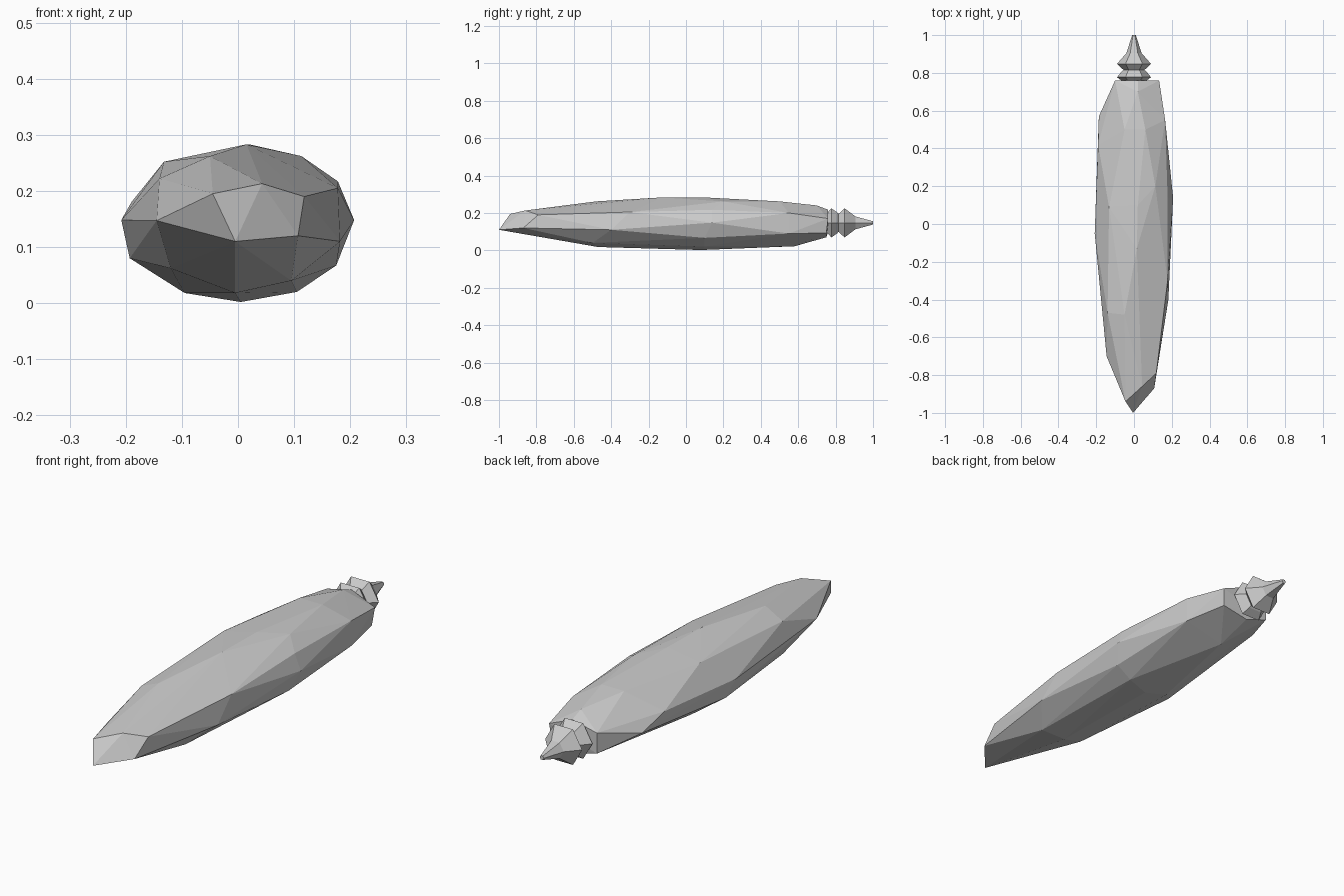
import bpy, bmesh, math


def add_mesh(name, bm):
    bmesh.ops.recalc_face_normals(bm, faces=bm.faces)
    mesh = bpy.data.meshes.new(name)
    bm.to_mesh(mesh)
    bm.free()
    obj = bpy.data.objects.new(name, mesh)
    bpy.context.collection.objects.link(obj)
    return obj


# Faceted body: convex shell around a few key corners
corners = [
    # pointed front
    (-.005, -1, .11), (-.045, -.94, .195), (.043, -.86, .213),
    (.107, -.87, .12), (.118, -.79, .19), (-.145, -.70, .147),
    # front shoulder
    (-.005, -.47, .018), (.095, -.50, .04), (-.12, -.50, .062),
    (.182, -.40, .11), (.178, -.30, .205), (-.14, -.47, .222),
    (-.05, -.48, .262),
    # widest middle
    (.015, -.13, .283), (.02, .10, .283), (-.132, .09, .252),
    (.113, .20, .262), (.207, .14, .148), (.178, .14, .217),
    (-.208, -.05, .148), (-.193, 0, .08), (.175, .10, .067),
    (.105, .10, .02), (.005, .08, .002), (-.095, .10, .018),
    # rear shoulder
    (-.19, .42, .18), (-.186, .57, .14), (.165, .55, .20),
    (.165, .55, .09), (0, .58, .022), (-.05, .50, .262),
    (.06, .50, .262), (.02, .70, .24),
    # blunt rear end
    (-.10, .76, .19), (-.10, .76, .10), (.02, .76, .217),
    (.133, .76, .17), (.125, .75, .093), (.0, .75, .07),
]
bm = bmesh.new()
for c in corners:
    bm.verts.new(c)
hull = bmesh.ops.convex_hull(bm, input=bm.verts[:])
loose = [v for v in bm.verts if not v.link_faces]
bmesh.ops.delete(bm, geom=loose, context='VERTS')
add_mesh("body", bm)

# Six-sided turned finial along the y axis
SIDES, CENTRE_Z = 6, .147
profile = [(.75, .055), (.777, .09), (.808, .065), (.815, .055),
           (.848, .09), (.905, .04), (1.0, .01)]
bm = bmesh.new()
rings = []
for y, r in profile:
    rings.append([bm.verts.new((r * math.cos(math.tau * i / SIDES), y,
                                CENTRE_Z + r * math.sin(math.tau * i / SIDES)))
                  for i in range(SIDES)])
for a, b in zip(rings, rings[1:]):
    for i in range(SIDES):
        j = (i + 1) % SIDES
        bm.faces.new((a[i], a[j], b[j], b[i]))
bm.faces.new(rings[0])
bm.faces.new(rings[-1])
add_mesh("finial", bm)
